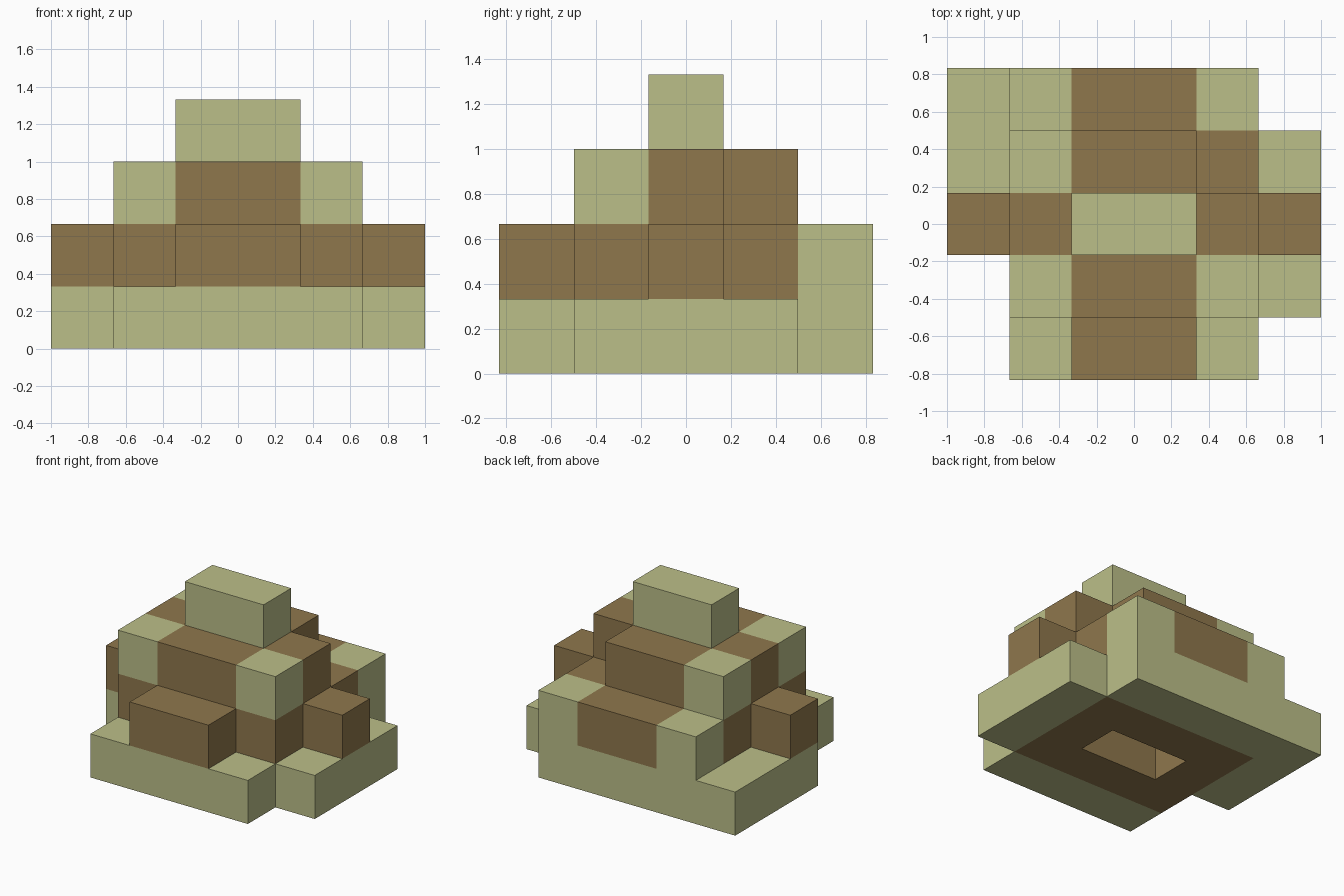
import bpy
import bmesh
from mathutils import Vector

cube = bpy.data.objects.get("Cube")
if cube:
    bpy.data.objects.remove(cube, do_unlink=True)

CELL = 1 / 3


def make_material(name, rgb):
    mat = bpy.data.materials.new(name)
    mat.use_nodes = True
    color = (*rgb, 1.0)
    mat.diffuse_color = color
    mat.node_tree.nodes["Principled BSDF"].inputs["Base Color"].default_value = color
    return mat


MATERIALS = {
    "G": make_material("pale_green", (0.50, 0.52, 0.25)),
    "B": make_material("earth_brown", (0.275, 0.186, 0.073)),
}
SLOTS = list(MATERIALS)

# Plans of each storey, back row first: G green, B brown, dot empty
STOREYS = {
    "base_storey": ["GGGGG.",
                    "GBBBBG",
                    "GB..BG",
                    ".BBBBG",
                    ".GGGG."],
    "middle_storey": [".GBBG.",
                      ".BBBB.",
                      "BB..BB",
                      ".BBBB.",
                      "..BB.."],
    "upper_storey": ["......",
                     ".GBB..",
                     ".BBBB.",
                     ".GBBG.",
                     "......"],
    "top_block": ["......",
                  "......",
                  "..GG..",
                  "......",
                  "......"],
}

# Collect the filled cells with their colour
cells = {}
for z, plan in enumerate(STOREYS.values()):
    for y, row in enumerate(reversed(plan)):
        for x, key in enumerate(row):
            if key != ".":
                cells[x, y, z] = key

AXES = [Vector(a) for a in ((1, 0, 0), (0, 1, 0), (0, 0, 1))]
ORIGIN = Vector((3, 2.5, 0))


def add_cell(bm, cell, key):
    """Add only the sides of a block that no other block covers."""
    center = Vector(cell) + Vector((0.5, 0.5, 0.5)) - ORIGIN
    for i in range(3):
        for sign in (1, -1):
            normal = AXES[i] * sign
            if tuple(int(c) for c in Vector(cell) + normal) in cells:
                continue
            u = AXES[(i + 1) % 3] * 0.5
            v = AXES[(i + 2) % 3] * 0.5 * sign
            middle = center + normal * 0.5
            corners = (middle - u - v, middle + u - v, middle + u + v, middle - u + v)
            face = bm.faces.new([bm.verts.new(c * CELL) for c in corners])
            face.material_index = SLOTS.index(key)


# One object per storey
for z, name in enumerate(STOREYS):
    bm = bmesh.new()
    for cell, key in cells.items():
        if cell[2] == z:
            add_cell(bm, cell, key)
    bmesh.ops.remove_doubles(bm, verts=bm.verts, dist=0.001)
    mesh = bpy.data.meshes.new(name)
    bm.to_mesh(mesh)
    bm.free()
    for mat in MATERIALS.values():
        mesh.materials.append(mat)
    bpy.context.collection.objects.link(bpy.data.objects.new(name, mesh))
